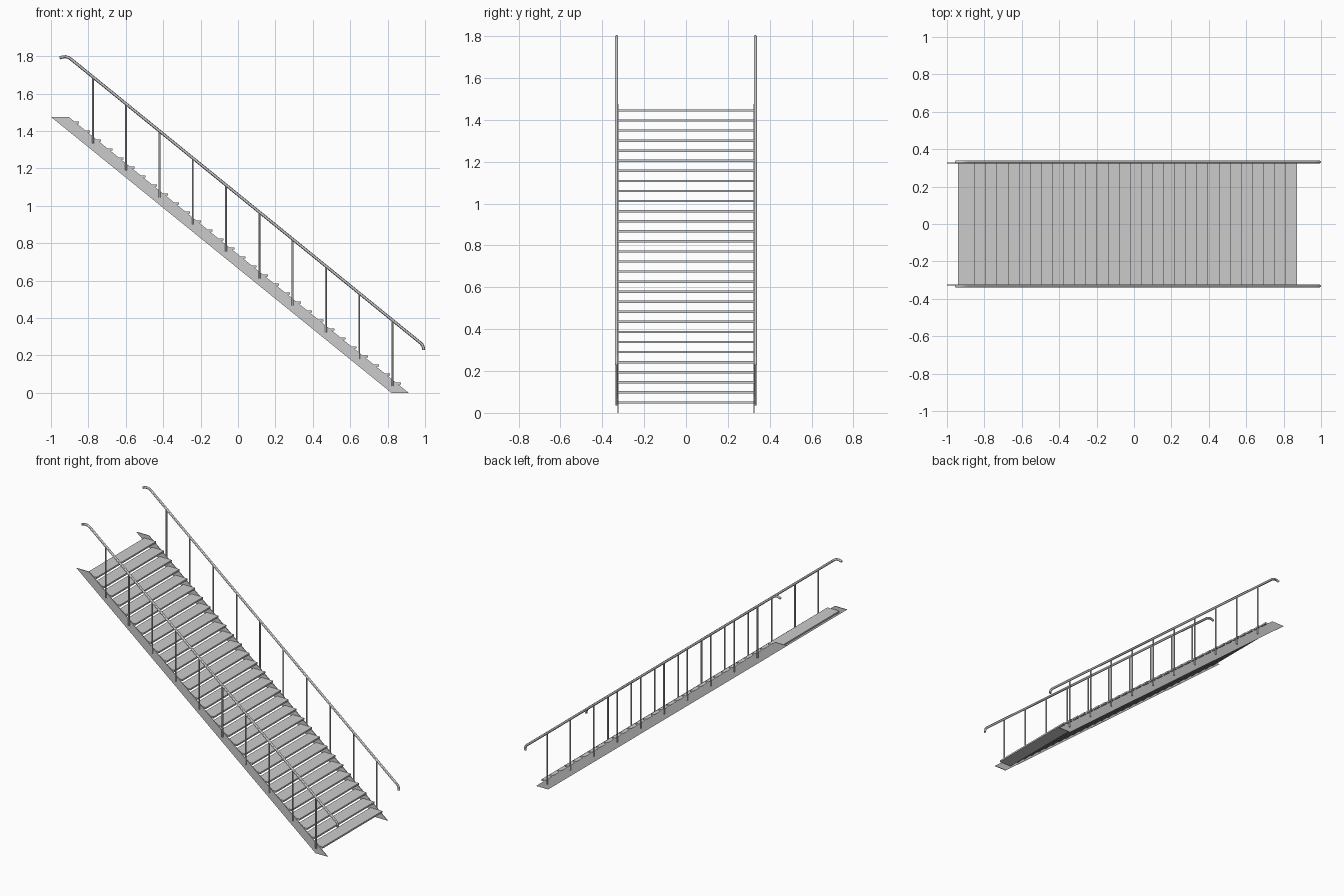
import bpy, bmesh
from mathutils import Matrix

if "Cube" in bpy.data.objects:
    bpy.data.objects.remove(bpy.data.objects["Cube"])

SLOPE = 1.475 / 1.82


def lower_edge(x):
    return (0.82 - x) * SLOPE


def rail_line(x):
    return 1.78 - (x + 0.888) * 0.812


def finish(name, bm, mirror):
    bmesh.ops.recalc_face_normals(bm, faces=bm.faces)
    me = bpy.data.meshes.new(name)
    bm.to_mesh(me)
    bm.free()
    ob = bpy.data.objects.new(name, me)
    bpy.context.collection.objects.link(ob)
    if mirror:
        m = ob.modifiers.new("mirror", 'MIRROR')
        m.use_axis = (False, True, False)
    return ob


def smooth(ob):
    bpy.ops.object.select_all(action='DESELECT')
    ob.select_set(True)
    bpy.context.view_layer.objects.active = ob
    bpy.ops.object.shade_smooth_by_angle()


# Side stringers: thin sloping plates cut level at top and bottom
bm = bmesh.new()
outline = [(-1.0, 1.475), (-0.905, 1.475), (0.912, 0), (0.82, 0)]
face = bm.faces.new([bm.verts.new((x, 0.323, z)) for x, z in outline])
ext = bmesh.ops.extrude_face_region(bm, geom=[face])
bmesh.ops.translate(bm, vec=(0, 0.005, 0),
                    verts=[v for v in ext["geom"] if isinstance(v, bmesh.types.BMVert)])
finish("stringers", bm, True)

# Treads: thirty overlapping flat boards
bm = bmesh.new()
for i in range(30):
    t = i / 29
    x = -0.895 + t * 1.722
    z = 1.445 - t * 1.395
    bmesh.ops.create_cube(bm, size=1, matrix=Matrix.Translation((x, 0, z))
                          @ Matrix.Diagonal((0.09, 0.648, 0.011, 1)))
finish("treads", bm, False)

# Posts: slim upright rods from stringer to handrail
bm = bmesh.new()
for i in range(10):
    x = -0.776 + i * 0.178
    low, high = lower_edge(x) + 0.04, rail_line(x)
    bmesh.ops.create_cone(bm, cap_ends=True, segments=12, radius1=0.005, radius2=0.005,
                          depth=high - low,
                          matrix=Matrix.Translation((x, 0.331, (low + high) / 2)))
smooth(finish("posts", bm, True))

# Handrails: round tubes with bent ends
path = [(-0.954, 1.790), (-0.938, 1.796), (-0.922, 1.797), (-0.905, 1.792),
        (-0.888, 1.780), (0.963, 0.277), (0.978, 0.265), (0.987, 0.254),
        (0.991, 0.242), (0.991, 0.228)]
for side, y in (("right", -0.332), ("left", 0.332)):
    cu = bpy.data.curves.new("handrail_" + side, 'CURVE')
    cu.dimensions = '3D'
    cu.bevel_depth = 0.008
    cu.bevel_resolution = 4
    cu.use_fill_caps = True
    sp = cu.splines.new('POLY')
    sp.points.add(len(path) - 1)
    for p, (x, z) in zip(sp.points, path):
        p.co = (x, y, z, 1)
    ob = bpy.data.objects.new("handrail_" + side, cu)
    bpy.context.collection.objects.link(ob)
    bpy.ops.object.select_all(action='DESELECT')
    ob.select_set(True)
    bpy.context.view_layer.objects.active = ob
    bpy.ops.object.convert(target='MESH')
    smooth(bpy.context.view_layer.objects.active)
